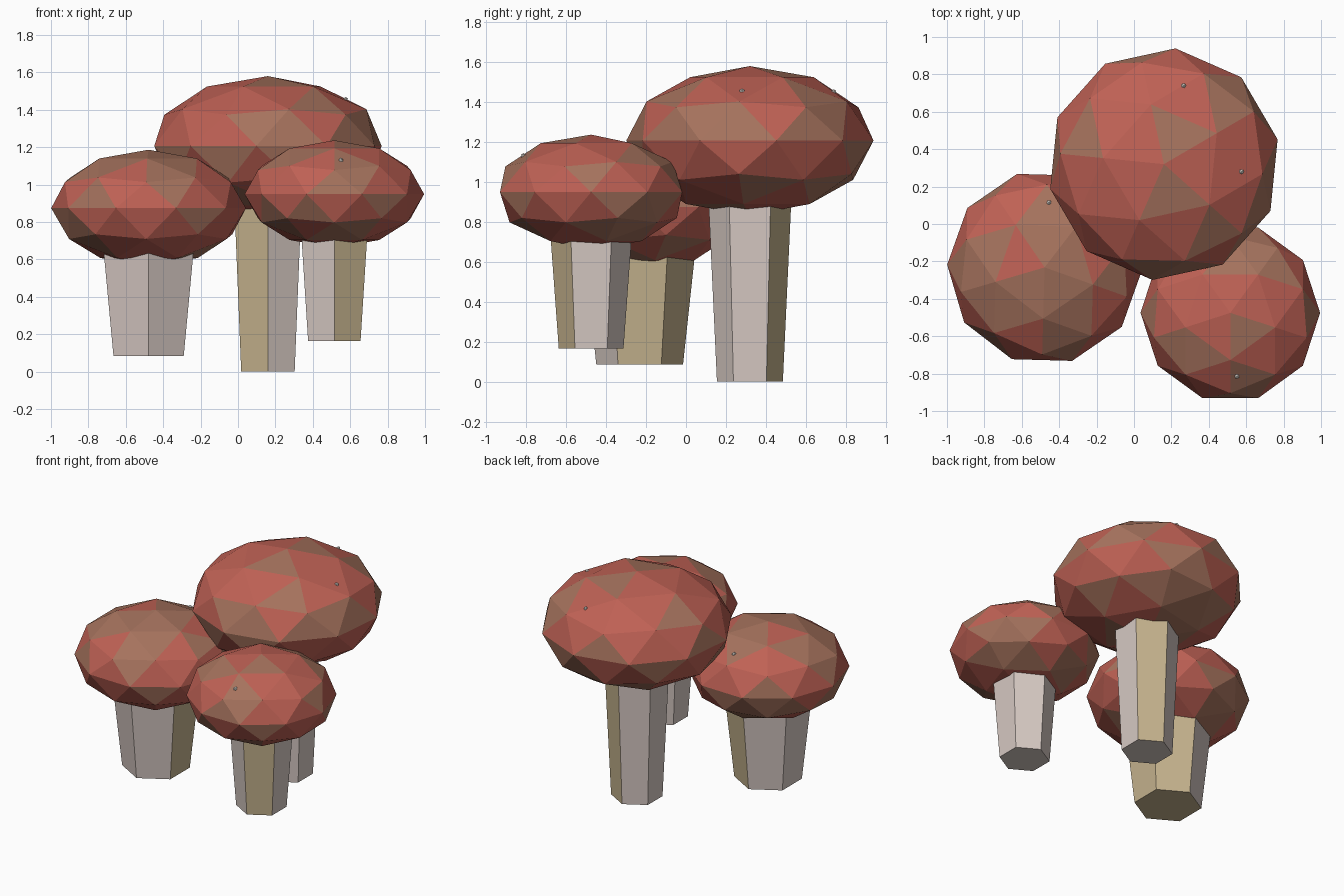
import bpy, math, random
from mathutils import Vector

if "Cube" in bpy.data.objects:
    bpy.data.objects.remove(bpy.data.objects["Cube"])

random.seed(4)


def material(name, rgb):
    m = bpy.data.materials.new(name)
    m.diffuse_color = (*rgb, 1)
    m.use_nodes = True
    m.node_tree.nodes["Principled BSDF"].inputs["Base Color"].default_value = m.diffuse_color
    return m


RED = material("cap_red", (0.52, 0.12, 0.09))
BROWN = material("cap_brown", (0.38, 0.17, 0.11))
PALE = material("stem_pale", (0.68, 0.59, 0.55))
TAN = material("stem_tan", (0.56, 0.45, 0.27))
WHITE = material("spot_white", (0.85, 0.8, 0.74))


def finish(name, *mats):
    ob = bpy.context.object
    ob.name = name
    for m in mats:
        ob.data.materials.append(m)
    return ob


def mushroom(tag, x, y, base, r_low, r_high, z_high, cap_z, cap_r, turn,
             tan_sides, tan_base, spots):
    cap_h = cap_r * 0.6
    # tapered hexagonal stem, its top tucked inside the cap
    top = cap_z - 0.7 * cap_h
    r_top = r_low + (r_high - r_low) * (top - base) / (z_high - base)
    bpy.ops.mesh.primitive_cone_add(vertices=6, radius1=r_low, radius2=r_top,
                                    depth=top - base, location=(x, y, (top + base) / 2))
    stem = finish(tag + "_stem", PALE, TAN)
    for f in stem.data.polygons:
        if abs(f.normal.z) < 0.7:
            side = round(math.degrees(math.atan2(f.normal.y, f.normal.x)) / 60) * 60 % 360
            f.material_index = int(side in tan_sides)
        else:
            f.material_index = int(tan_base)

    # faceted flattened cap with scattered brown facets
    bpy.ops.mesh.primitive_ico_sphere_add(subdivisions=2, radius=cap_r, location=(x, y, cap_z),
                                          rotation=(0, 0, math.radians(turn)))
    cap = finish(tag + "_cap", RED, BROWN)
    cap.scale.z = 0.6
    for f in cap.data.polygons:
        f.material_index = int(random.random() < 0.35)

    # tiny pale spots just breaking the cap surface
    bpy.context.view_layer.update()
    inv = cap.matrix_world.inverted()
    for i, (dx, dy) in enumerate(spots):
        start = inv @ Vector((x + dx, y + dy, cap_z + 1))
        way = inv.to_3x3() @ Vector((0, 0, -1))
        hit, loc, _, _ = cap.ray_cast(start, way.normalized())
        if hit:
            bpy.ops.mesh.primitive_ico_sphere_add(subdivisions=1, radius=0.014,
                                                  location=cap.matrix_world @ loc)
            finish(f"{tag}_spot_{i + 1}", WHITE)


mushroom("large", 0.16, 0.32, 0.0, 0.165, 0.207, 0.9, 1.207, 0.622, 30.3,
         (60, 240), False, [(0.415, -0.04), (0.105, 0.42)])
mushroom("left", -0.478, -0.232, 0.085, 0.217, 0.277, 0.64, 0.874, 0.521, 52.4,
         (0, 60), True, [(0.023, 0.347)])
mushroom("right", 0.515, -0.475, 0.165, 0.162, 0.202, 0.71, 0.949, 0.48, 54,
         (300,), False, [(0.035, -0.34)])
